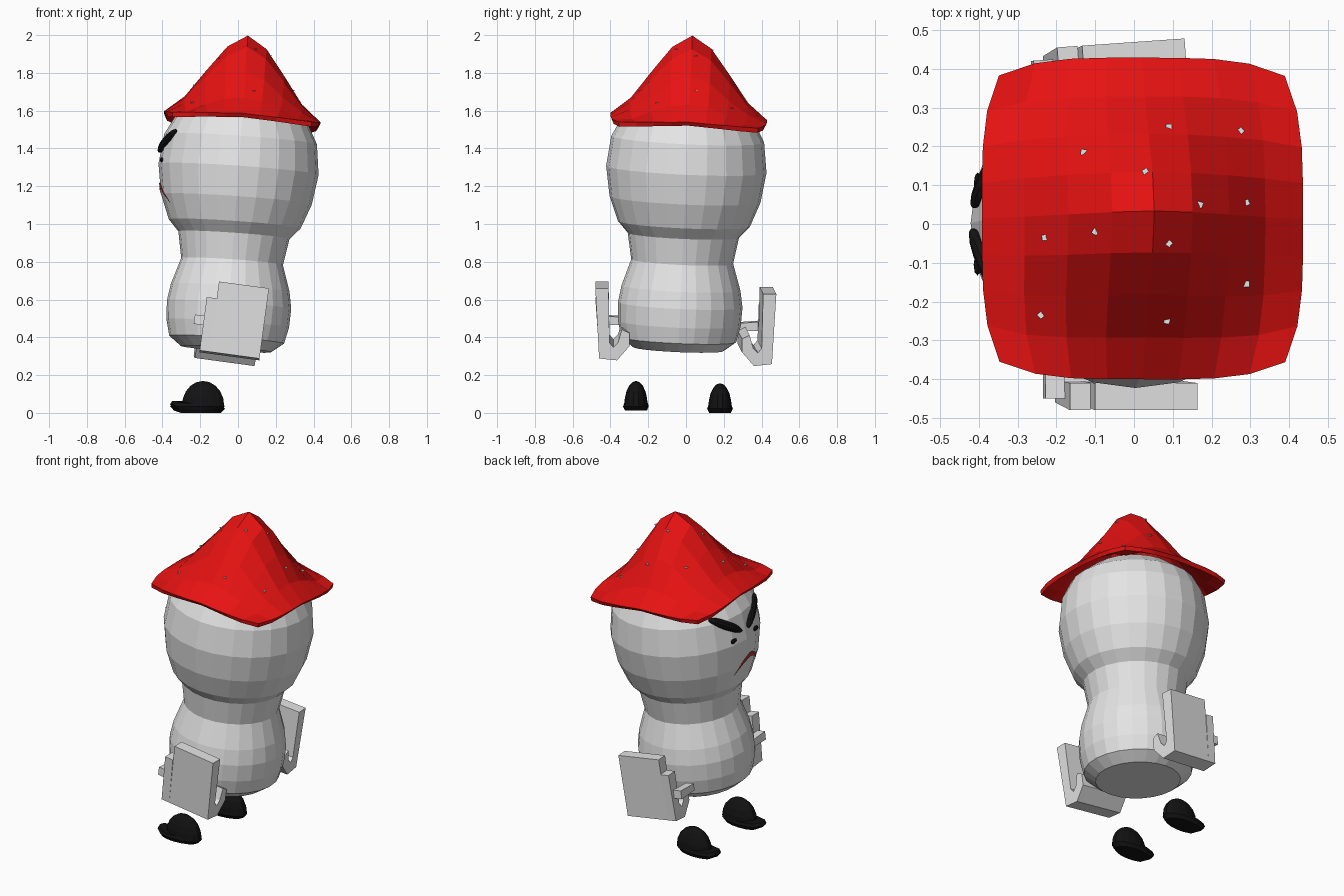
import bpy, bmesh, math
from mathutils import Vector, Matrix
from mathutils.bvhtree import BVHTree

if "Cube" in bpy.data.objects:
    bpy.data.objects.remove(bpy.data.objects["Cube"])


def mat(name, r, g, b):
    m = bpy.data.materials.new(name)
    m.diffuse_color = (r, g, b, 1)
    m.use_nodes = True
    m.node_tree.nodes["Principled BSDF"].inputs["Base Color"].default_value = m.diffuse_color
    return m


WHITE = mat("pale_grey", 0.78, 0.78, 0.78)
RED = mat("cap_red", 0.8, 0.006, 0.006)
BLACK = mat("black", 0.006, 0.006, 0.006)
MOUTH = mat("mouth_red", 0.4, 0.035, 0.05)
SPOT = mat("spot_white", 0.9, 0.9, 0.9)

# The body and cap share one slightly leaning axis
AXIS = Vector((0.07, 0.045, 1))
LEAN = Matrix.Translation((0, 0, 1.25)) @ \
    Vector((0, 0, 1)).rotation_difference(AXIS).to_matrix().to_4x4()


def finish(name, bm, material, matrix=Matrix(), fix=True):
    bm.transform(matrix)
    if fix:
        bmesh.ops.recalc_face_normals(bm, faces=bm.faces)
    me = bpy.data.meshes.new(name)
    bm.to_mesh(me)
    tree = BVHTree.FromBMesh(bm)
    bm.free()
    me.materials.append(material)
    ob = bpy.data.objects.new(name, me)
    bpy.context.collection.objects.link(ob)
    return ob, tree


def loft(bm, rings):
    """Skin equal-length rings and close both ends."""
    vs = [[bm.verts.new(p) for p in ring] for ring in rings]
    n = len(vs[0])
    for a, b in zip(vs, vs[1:]):
        for i in range(n):
            j = (i + 1) % n
            bm.faces.new((a[i], a[j], b[j], b[i]))
    bm.faces.new(vs[0][::-1])
    bm.faces.new(vs[-1])


# Body: lathed peanut shape (radius, height)
PROFILE = [(0.24, 0.335), (0.305, 0.385), (0.325, 0.47), (0.33, 0.57), (0.315, 0.66),
           (0.27, 0.80), (0.295, 0.94), (0.35, 1.0), (0.40, 1.13), (0.425, 1.29),
           (0.405, 1.45), (0.355, 1.545), (0.24, 1.63)]
SEG = 24
bm = bmesh.new()
loft(bm, [[(r * math.cos(math.tau * i / SEG), r * math.sin(math.tau * i / SEG), z - 1.25)
           for i in range(SEG)] for r, z in PROFILE])
body, body_tree = finish("body", bm, WHITE, LEAN)

# Cap: rounded-square sheet raised to a peak
DROP = [(0, 0), (0.10, 0.06), (0.20, 0.19), (0.30, 0.335), (0.42, 0.435), (0.60, 0.46)]


def cap_height(r):
    for (r0, d0), (r1, d1) in zip(DROP, DROP[1:]):
        if r <= r1:
            return 0.75 - d0 - (d1 - d0) * (r - r0) / (r1 - r0)
    return 0.29


bm = bmesh.new()
bmesh.ops.create_grid(bm, x_segments=8, y_segments=8, size=1)
for v in bm.verts:
    u, w = v.co.x, v.co.y
    x = 0.415 * u * (1 - 0.11 * w ** 4)
    y = 0.415 * w * (1 - 0.11 * u ** 4)
    v.co = (x, y, cap_height(math.hypot(x, y)))
cap, cap_tree = finish("cap", bm, RED, LEAN, fix=False)
mod = cap.modifiers.new("thickness", 'SOLIDIFY')
mod.thickness = 0.025
mod.offset = -1

# Cap spots: tiny plates lying on the cap
SPOTS = [(0.09, 0.25), (0.275, 0.24), (-0.13, 0.185), (0.03, 0.135), (0.17, 0.05),
         (0.29, 0.055), (-0.10, -0.02), (-0.23, -0.035), (0.09, -0.05), (0.29, -0.155),
         (-0.24, -0.235), (0.085, -0.25)]
bm = bmesh.new()
for i, (x, y) in enumerate(SPOTS):
    p, n, _, _ = cap_tree.ray_cast(Vector((x, y, 3)), Vector((0, 0, -1)))
    if n.z < 0:
        n = -n
    m = Matrix.Translation(p + n * 0.002) @ n.to_track_quat('Z', 'Y').to_matrix().to_4x4() \
        @ Matrix.Rotation(i * 0.7, 4, 'Z')
    bmesh.ops.create_cube(bm, size=1, matrix=m @ Matrix.Diagonal((0.015, 0.015, 0.004, 1)))
finish("cap_spots", bm, SPOT)


# Face parts are projected onto the -x side of the body
def on_face(y, z):
    p, n, _, _ = body_tree.ray_cast(Vector((-2, y, z)), Vector((1, 0, 0)))
    return p, n


for side, tag in ((1, "left"), (-1, "right")):
    # Slanted brow: tapered spindle following the face
    a, b = on_face(0.015 + side * 0.03, 1.385)[0], on_face(0.01 + side * 0.215, 1.495)[0]
    d = b - a
    bm = bmesh.new()
    bmesh.ops.create_uvsphere(bm, u_segments=10, v_segments=8, radius=1)
    finish(f"{tag}_brow", bm, BLACK, Matrix.Translation((a + b) / 2 + Vector((-0.012, 0, 0)))
           @ d.to_track_quat('Z', 'X').to_matrix().to_4x4()
           @ Matrix.Diagonal((0.028, 0.028, d.length * 0.52, 1)))
    # Small eye below the brow
    p, n = on_face(side * 0.105, 1.34)
    bm = bmesh.new()
    bmesh.ops.create_uvsphere(bm, u_segments=8, v_segments=6, radius=1)
    finish(f"{tag}_eye", bm, BLACK, Matrix.Translation(p)
           @ Matrix.Diagonal((0.01, 0.028, 0.014, 1)))

# Mouth: thin frowning strip
bm = bmesh.new()
rows = []
for i in range(17):
    t = i / 8 - 1
    y, z, h = -0.04 + 0.125 * t, 1.205 - 0.09 * t * t, 0.016 * (1 - 0.7 * t * t)
    row = []
    for s in (1, -1):
        p, n = on_face(y, z + s * h)
        row.append(bm.verts.new(p + Vector((-0.006, 0, 0))))
    rows.append(row)
for a, b in zip(rows, rows[1:]):
    bm.faces.new((a[0], a[1], b[1], b[0]))
finish("mouth", bm, MOUTH, fix=False)


# Hands: J-shaped mittens extruded along x (outward, height)
def j_profile(top):
    return [(0.48, top), (0.41, top), (0.405, -0.10), (0.385, -0.125), (0.36, -0.10),
            (0.34, -0.03), (0.30, -0.05), (0.30, -0.12), (0.365, -0.195), (0.46, -0.185)]


def block(bm, x0, x1, profile, side):
    loft(bm, [[(x, side * o, z) for o, z in profile] for x in (x0, x1)])


for side, tag, z in ((-1, "right", 0.49), (1, "left", 0.46)):
    bm = bmesh.new()
    block(bm, -0.127, 0.14, j_profile(0.19), side)
    block(bm, -0.18, -0.127, j_profile(0.10), side)
    block(bm, -0.23, -0.18, [(0.45, 0), (0.31, -0.01), (0.31, -0.05), (0.45, -0.05)], side)
    yaw = Matrix.Rotation(math.radians(4 if side > 0 else 0), 4, 'Z')
    finish(f"{tag}_hand", bm, WHITE, Matrix.Translation((0, -0.012 if side > 0 else 0, z))
           @ yaw @ Matrix.Rotation(math.radians(7.7), 4, 'Y'))

# Shoes: half dome on a thin sole with a pointed toe
for y, z, tag in ((-0.265, 0.012, "right"), (0.18, 0.0, "left")):
    bm = bmesh.new()
    bmesh.ops.create_uvsphere(bm, u_segments=14, v_segments=10, radius=1)
    bmesh.ops.bisect_plane(bm, geom=bm.verts[:] + bm.edges[:] + bm.faces[:],
                           plane_co=(0, 0, 0), plane_no=(0, 0, -1), clear_outer=True)
    finish(f"{tag}_shoe", bm, BLACK, Matrix.Translation((-0.185, y, z + 0.025))
           @ Matrix.Diagonal((0.115, 0.062, 0.132, 1)))
    bm = bmesh.new()
    rings = []
    for h, k in ((0.0, 0.85), (0.022, 1.0), (0.04, 0.92)):
        rings.append([(-0.215 + 0.145 * k * math.cos(a), y + 0.068 * k * math.sin(a),
                       z + h + (0.012 if math.cos(a) < -0.8 else 0))
                      for a in (math.tau * i / 16 for i in range(16))])
    loft(bm, rings)
    finish(f"{tag}_sole", bm, BLACK)
